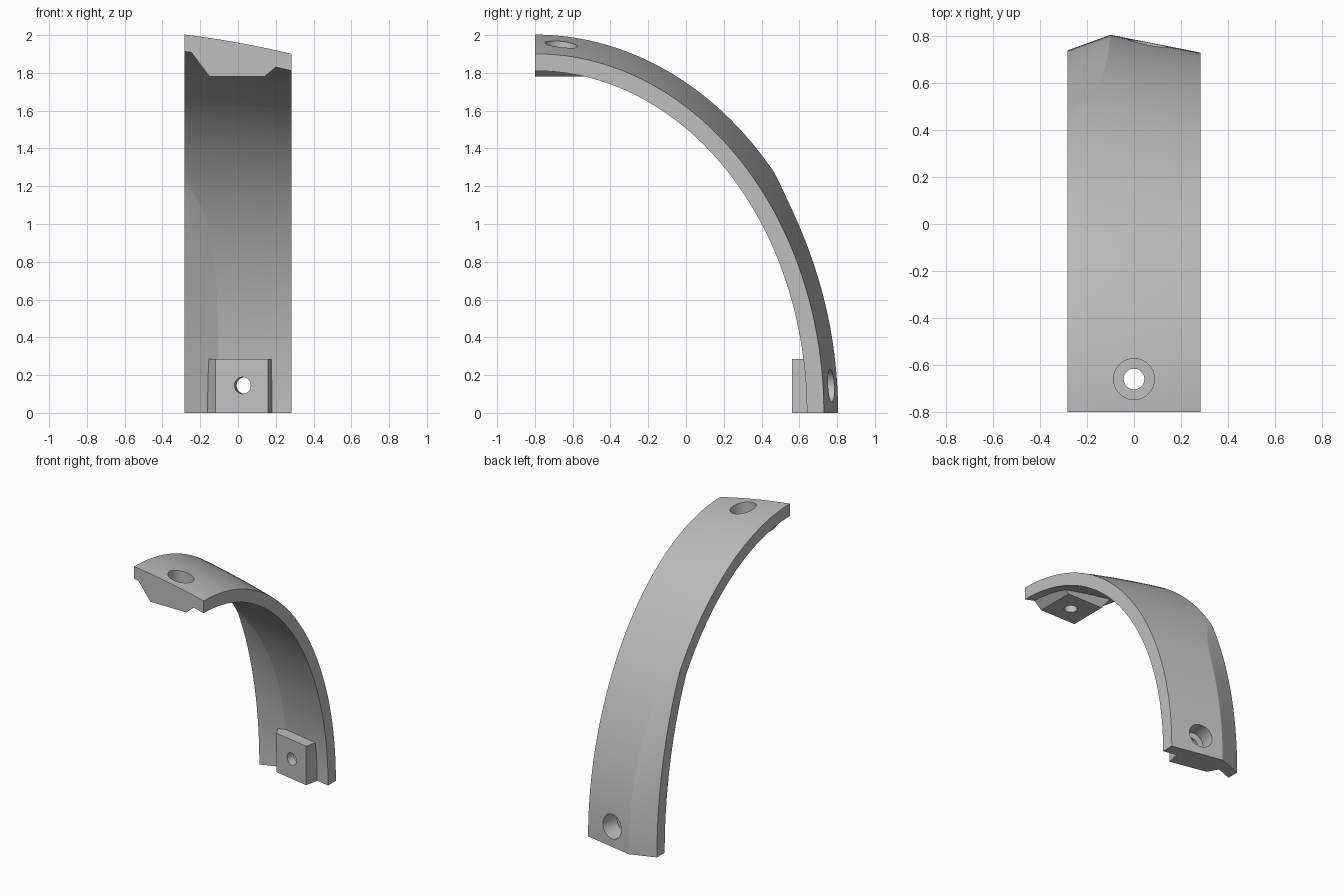
import bpy, bmesh, math
from mathutils import Vector

if "Cube" in bpy.data.objects:
    bpy.data.objects.remove(bpy.data.objects["Cube"])

HALF, BACK, THICK = 0.282, -0.8, 0.09
ROWS, LEFT, RIGHT = 56, 5, 12
PAD = 0.285

grey = bpy.data.materials.new("plain grey")
grey.use_nodes = True
colour = (0.52, 0.52, 0.52, 1)
grey.diffuse_color = colour
grey.node_tree.nodes["Principled BSDF"].inputs["Base Color"].default_value = colour


def finish(bm, name):
    bmesh.ops.recalc_face_normals(bm, faces=bm.faces)
    mesh = bpy.data.meshes.new(name)
    bm.to_mesh(mesh)
    bm.free()
    mesh.materials.append(grey)
    ob = bpy.data.objects.new(name, mesh)
    bpy.context.collection.objects.link(ob)
    return ob


# Two elliptical shells whose intersection forms the crease
def main_radii(x):
    return 1.605 - 0.197 * (x + 0.1), 1.96 - 0.18 * x - 0.1 * x * x


def side_radii(x):
    return 1.605 + 0.36 * (x + 0.1), 2.04 + 1.14 * max(0, -0.1 - x)


def reach(radii, x, a, inset):
    ry, rz = radii(x)
    return 1 / math.hypot(math.cos(a) / (ry - inset), math.sin(a) / (rz - inset))


def crease(a, inset):
    lo, hi = -HALF + 0.002, -0.1
    for _ in range(30):
        mid = (lo + hi) / 2
        if reach(side_radii, mid, a, inset) < reach(main_radii, mid, a, inset):
            lo = mid
        else:
            hi = mid
    return lo


def surface_row(bm, a, inset):
    c = crease(a, inset)
    xs = [-HALF + (c + HALF) * i / LEFT for i in range(LEFT)]
    xs += [c + (HALF - c) * i / RIGHT for i in range(RIGHT + 1)]
    row = []
    for x in xs:
        r = min(reach(f, x, a, inset) for f in (main_radii, side_radii))
        row.append(bm.verts.new((x, BACK + r * math.cos(a), r * math.sin(a))))
    return row


# Curved strip: closed loops swept through a quarter turn
bm = bmesh.new()
loops = []
for i in range(ROWS + 1):
    a = math.pi / 2 * i / ROWS
    loops.append(surface_row(bm, a, 0) + surface_row(bm, a, THICK)[::-1])
n = len(loops[0])
for p, q in zip(loops, loops[1:]):
    for j in range(n):
        k = (j + 1) % n
        bm.faces.new((p[j], p[k], q[k], q[j]))
bm.faces.new(loops[0])
bm.faces.new(loops[-1])
strip = finish(bm, "curved_strip")


# Mounting pads: extruded profiles
def prism(name, points, offset):
    bm = bmesh.new()
    face = bm.faces.new([bm.verts.new(p) for p in points])
    ext = bmesh.ops.extrude_face_region(bm, geom=[face])["geom"]
    bmesh.ops.translate(bm, vec=offset, verts=[v for v in ext if isinstance(v, bmesh.types.BMVert)])
    return finish(bm, name)


lower = [(-0.12, 0.616), (0.16, 0.56), (0.185, 0.685), (-0.15, 0.745), (-0.165, 0.70)]
upper = [(-0.26, 1.925), (-0.15, 1.78), (0.14, 1.78), (0.218, 1.845)]
lower_pad = prism("lower_pad", [(x, y, 0) for x, y in lower], (0, 0, PAD))
upper_pad = prism("upper_pad", [(x, BACK, z) for x, z in upper], (0, PAD, 0))


# Screw holes: narrow bore with a wide counterbore on the outside
def cylinder(name, centre, axis, start, end, radius):
    axis = Vector(axis).normalized()
    bm = bmesh.new()
    bmesh.ops.create_cone(bm, cap_ends=True, segments=40, radius1=radius, radius2=radius, depth=end - start)
    bmesh.ops.rotate(bm, verts=bm.verts, matrix=Vector((0, 0, 1)).rotation_difference(axis).to_matrix())
    bmesh.ops.translate(bm, verts=bm.verts, vec=Vector(centre) + axis * (start + end) / 2)
    ob = finish(bm, name)
    ob.hide_render = True
    return ob


cutters = []
for label, centre, axis in (("lower", (0.036, 0.645, 0.145), (0.2, 1, 0)),
                            ("upper", (0, -0.66, 1.83), (0, 0, 1))):
    cutters.append(cylinder(label + "_bore", centre, axis, -0.3, 0.3, 0.044))
    cutters.append(cylinder(label + "_counterbore", centre, axis, 0, 0.3, 0.087))

# Combine everything into one solid
bpy.context.view_layer.objects.active = strip
for tools, mode in (((lower_pad, upper_pad), "UNION"), (cutters, "DIFFERENCE")):
    for tool in tools:
        mod = strip.modifiers.new(tool.name, "BOOLEAN")
        mod.operation, mod.solver, mod.object = mode, "EXACT", tool
        bpy.ops.object.modifier_apply(modifier=mod.name)
        bpy.data.objects.remove(tool)

bpy.ops.object.select_all(action="DESELECT")
strip.select_set(True)
bpy.ops.object.shade_smooth_by_angle(angle=math.radians(12))
